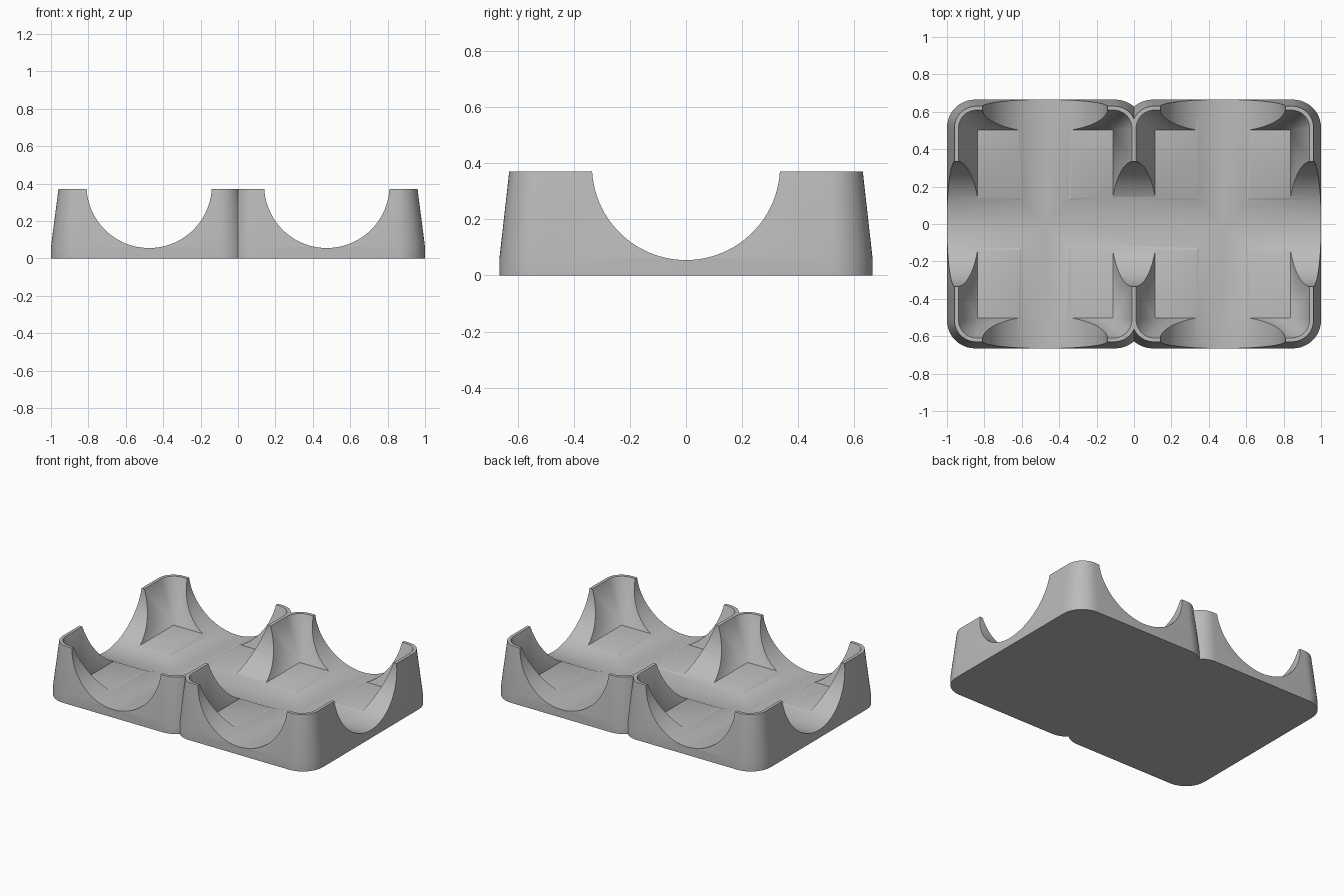
import bpy, bmesh
from math import cos, sin, pi
from mathutils import Matrix

if "Cube" in bpy.data.objects:
    bpy.data.objects.remove(bpy.data.objects["Cube"])

CELL_X = 0.475          # centre of each cell
RADIUS = 0.335          # radius of the scooped channels
AXIS_Z = 0.39           # height of the channel axes
FLOOR_Z = 0.087

grey = bpy.data.materials.new("grey_plastic")
grey.use_nodes = True
grey.diffuse_color = (0.5, 0.5, 0.5, 1)
grey.node_tree.nodes["Principled BSDF"].inputs["Base Color"].default_value = (0.5, 0.5, 0.5, 1)


def add_object(name, bm):
    bmesh.ops.recalc_face_normals(bm, faces=bm.faces)
    mesh = bpy.data.meshes.new(name)
    bm.to_mesh(mesh)
    bm.free()
    mesh.materials.append(grey)
    obj = bpy.data.objects.new(name, mesh)
    bpy.context.collection.objects.link(obj)
    return obj


def rounded_loft(name, cx, levels, steps=12):
    """Stack of rounded rectangles: (z, half x, half y, corner radius)."""
    bm = bmesh.new()
    rings = []
    for z, hx, hy, r in levels:
        ring = []
        for corner, (sx, sy) in enumerate([(1, 1), (-1, 1), (-1, -1), (1, -1)]):
            for i in range(steps + 1):
                a = (corner + i / steps) * pi / 2
                ring.append(bm.verts.new((cx + sx * (hx - r) + r * cos(a),
                                          sy * (hy - r) + r * sin(a), z)))
        rings.append(ring)
    n = len(rings[0])
    for low, high in zip(rings, rings[1:]):
        for i in range(n):
            j = (i + 1) % n
            bm.faces.new((low[i], low[j], high[j], high[i]))
    bm.faces.new(rings[0][::-1])
    bm.faces.new(rings[-1])
    # Merge the corner points of sharp-cornered levels
    bmesh.ops.remove_doubles(bm, verts=bm.verts, dist=1e-5)
    return add_object(name, bm)


def channel(name, centre, axis):
    bm = bmesh.new()
    turn = Matrix.Rotation(pi / 2, 4, "Y" if axis == "X" else "X")
    bmesh.ops.create_cone(bm, cap_ends=True, segments=96, radius1=RADIUS,
                          radius2=RADIUS, depth=3,
                          matrix=Matrix.Translation(centre) @ turn)
    return add_object(name, bm)


def combine(target, other, operation):
    mod = target.modifiers.new(operation.lower(), "BOOLEAN")
    mod.operation = operation
    mod.solver = "EXACT"
    mod.object = other
    bpy.context.view_layer.objects.active = target
    bpy.ops.object.modifier_apply(modifier=mod.name)
    bpy.data.objects.remove(other)


# Tapered outer bodies of the two cells
outer = [(0, 0.525, 0.665, 0.15), (0.06, 0.525, 0.665, 0.15), (0.37, 0.485, 0.63, 0.115)]
tray = rounded_loft("double_cradle_tray", -CELL_X, outer)
combine(tray, rounded_loft("second_cell", CELL_X, outer), "UNION")

# Cavities: rounded at the rim, square at the floor
inner = [(FLOOR_Z, 0.362, 0.503, 0), (0.37, 0.464, 0.609, 0.098), (0.5, 0.464, 0.609, 0.098)]
for side in (-1, 1):
    combine(tray, rounded_loft("cavity", side * CELL_X, inner), "DIFFERENCE")

# Round channels: one across both cells, one front to back through each
combine(tray, channel("cross_channel", (0, 0, AXIS_Z), "X"), "DIFFERENCE")
for side in (-1, 1):
    combine(tray, channel("cell_channel", (side * CELL_X, 0, AXIS_Z), "Y"), "DIFFERENCE")

# Smooth walls with crisp edges
bpy.ops.object.select_all(action="DESELECT")
tray.select_set(True)
bpy.context.view_layer.objects.active = tray
bpy.ops.object.shade_smooth_by_angle(angle=pi / 6)
